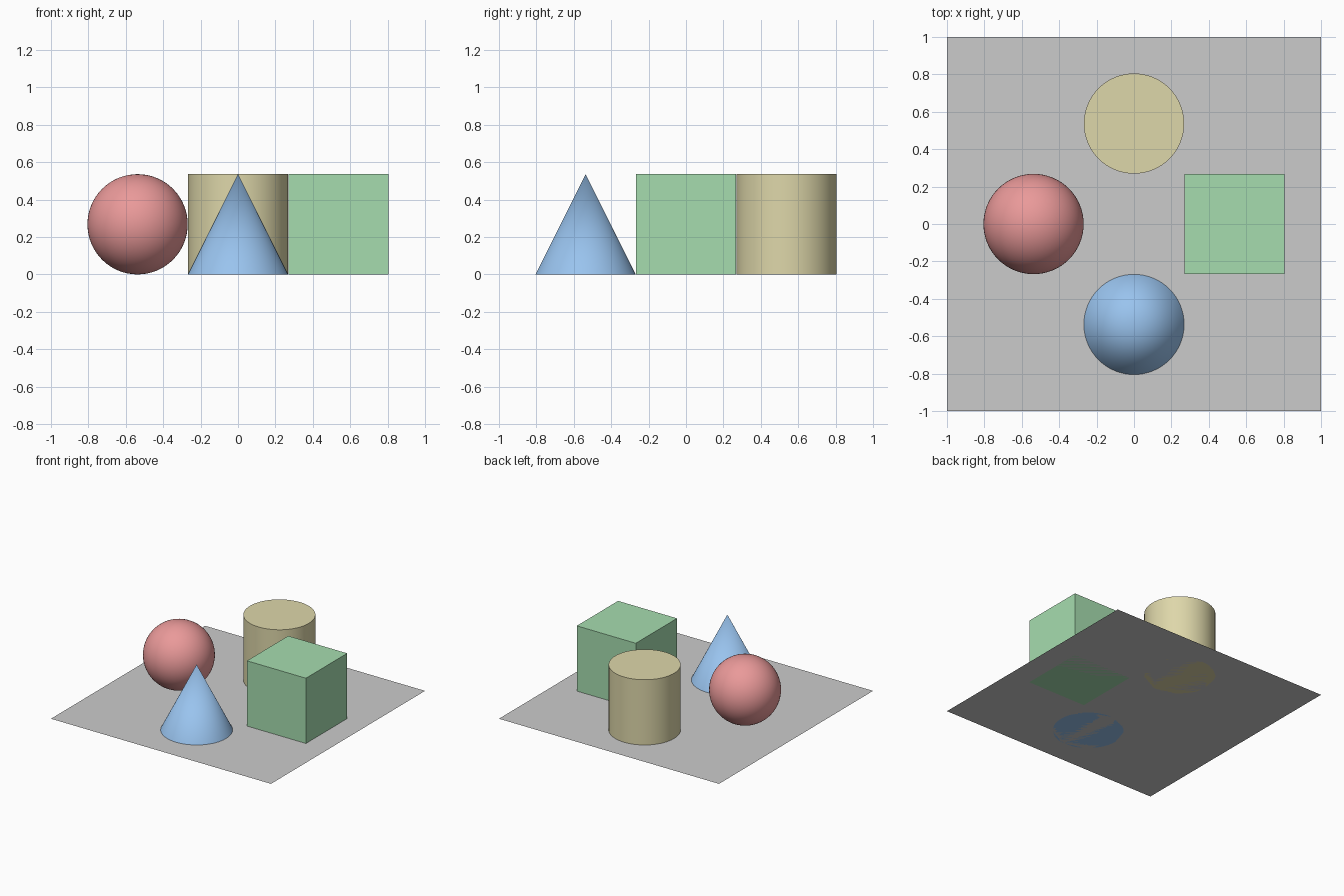
import bpy
import math

if "Cube" in bpy.data.objects:
    bpy.data.objects.remove(bpy.data.objects["Cube"])

R = 0.268   # common radius / half size of the solids
D = 0.537   # distance of each solid from the centre


def finish(name, color=None, smooth=False):
    obj = bpy.context.object
    obj.name = obj.data.name = name
    if color:
        mat = bpy.data.materials.new(name + "_paint")
        mat.diffuse_color = (*color, 1)
        mat.use_nodes = True
        mat.node_tree.nodes["Principled BSDF"].inputs["Base Color"].default_value = mat.diffuse_color
        obj.data.materials.append(mat)
    if smooth:
        bpy.ops.object.shade_smooth_by_angle(angle=math.radians(30))
    return obj


# square base sheet
bpy.ops.mesh.primitive_plane_add(size=2, location=(0, 0, 0))
finish("base_plane")

# sphere on the left
bpy.ops.mesh.primitive_uv_sphere_add(segments=64, ring_count=32, radius=R, location=(-D, 0, R))
finish("sphere", (0.82, 0.32, 0.32), True)

# cube on the right
bpy.ops.mesh.primitive_cube_add(size=2 * R, location=(D, 0, R))
finish("cube", (0.38, 0.72, 0.43))

# cylinder at the back
bpy.ops.mesh.primitive_cylinder_add(vertices=64, radius=R, depth=2 * R, location=(0, D, R))
finish("cylinder", (0.73, 0.68, 0.40), True)

# cone at the front
bpy.ops.mesh.primitive_cone_add(vertices=64, radius1=R, radius2=0, depth=2 * R, location=(0, -D, R))
finish("cone", (0.32, 0.55, 0.86), True)
